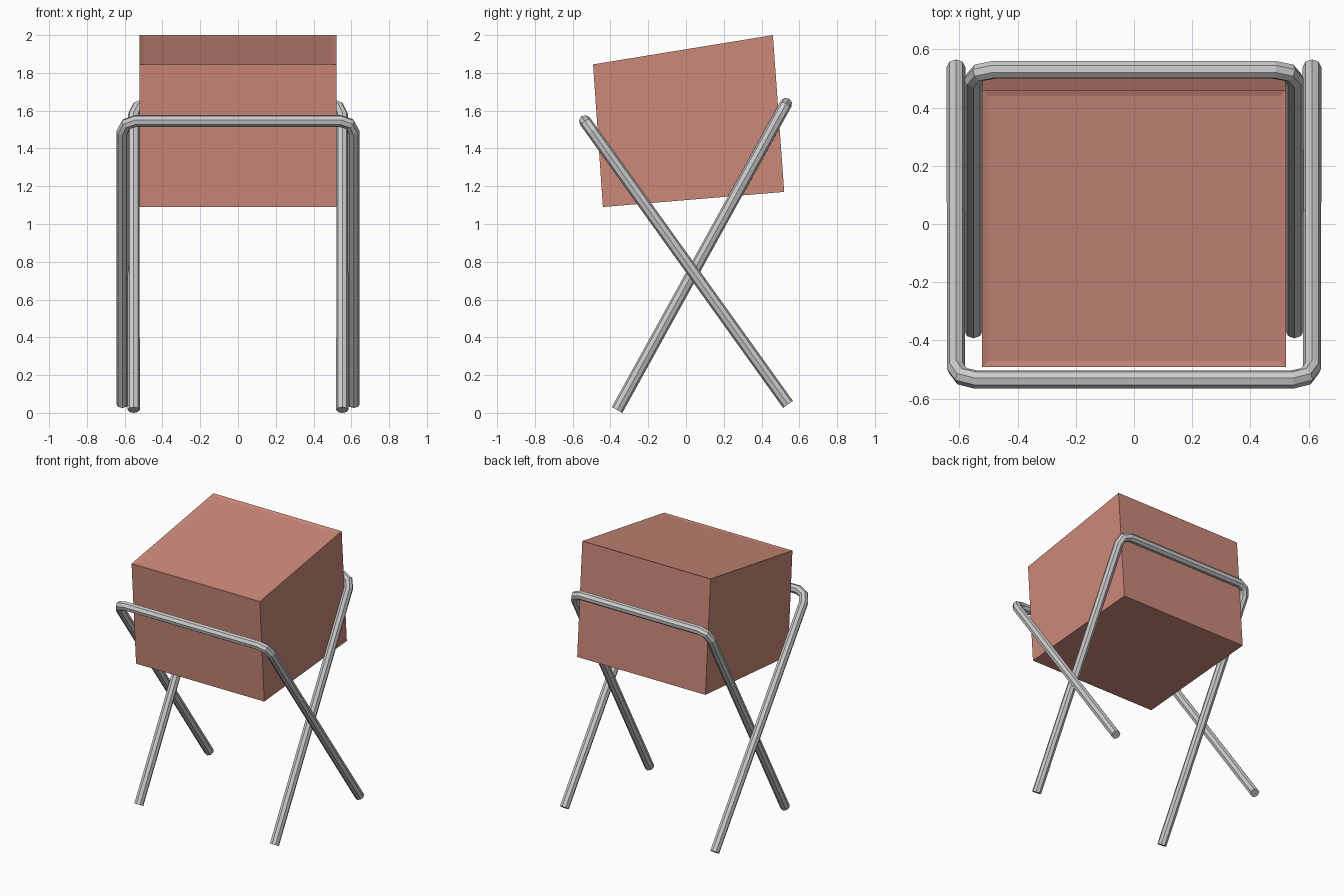
import bpy, bmesh
from mathutils import Vector

if "Cube" in bpy.data.objects:
    bpy.data.objects.remove(bpy.data.objects["Cube"])


def tube_frame(name, half_x, foot, top, bend=0.07, radius=0.032):
    """Inverted U of eight-sided tube; foot and top are (y, z) centres."""
    foot, top = Vector((0, *foot)), Vector((0, *top))
    down = (foot - top).normalized()
    X = Vector((1, 0, 0))
    side = [foot + X * half_x,
            top + down * bend + X * half_x,
            top + down * bend * 0.29 + X * (half_x - bend * 0.29),
            top + X * (half_x - bend)]
    path = side + [Vector((-p.x, p.y, p.z)) for p in reversed(side)]
    cu = bpy.data.curves.new(name, 'CURVE')
    cu.dimensions = '3D'
    cu.bevel_depth = radius
    cu.bevel_resolution = 2
    cu.use_fill_caps = True
    sp = cu.splines.new('POLY')
    sp.points.add(len(path) - 1)
    for pt, co in zip(sp.points, path):
        pt.co = (*co, 1)
    sp.use_smooth = False
    ob = bpy.data.objects.new(name, cu)
    bpy.context.collection.objects.link(ob)


# Crossed tubular legs
tube_frame("outer_leg_frame", 0.612, (0.54, 0.045), (-0.535, 1.545))
tube_frame("inner_leg_frame", 0.552, (-0.365, 0.0155), (0.53, 1.637))

# Fabric bag: side profile extruded across x
profile = [(-0.44, 1.09), (0.52, 1.17), (0.46, 2.0), (-0.492, 1.845)]
W = 0.522
bm = bmesh.new()
left = [bm.verts.new((-W, y, z)) for y, z in profile]
right = [bm.verts.new((W, y, z)) for y, z in profile]
bm.faces.new(left)
bm.faces.new(right)
sides = []
for i in range(4):
    j = (i + 1) % 4
    sides.append(bm.faces.new((left[i], left[j], right[j], right[i])))
bmesh.ops.recalc_face_normals(bm, faces=bm.faces)
# Shallow dip in the lid
bmesh.ops.inset_region(bm, faces=[sides[2]], thickness=0.03, depth=-0.005)
me = bpy.data.meshes.new("bag")
bm.to_mesh(me)
bm.free()
bag = bpy.data.objects.new("bag", me)
bpy.context.collection.objects.link(bag)
mat = bpy.data.materials.new("terracotta_fabric")
mat.diffuse_color = (0.6, 0.25, 0.19, 1)
mat.use_nodes = True
mat.node_tree.nodes["Principled BSDF"].inputs["Base Color"].default_value = mat.diffuse_color
me.materials.append(mat)
